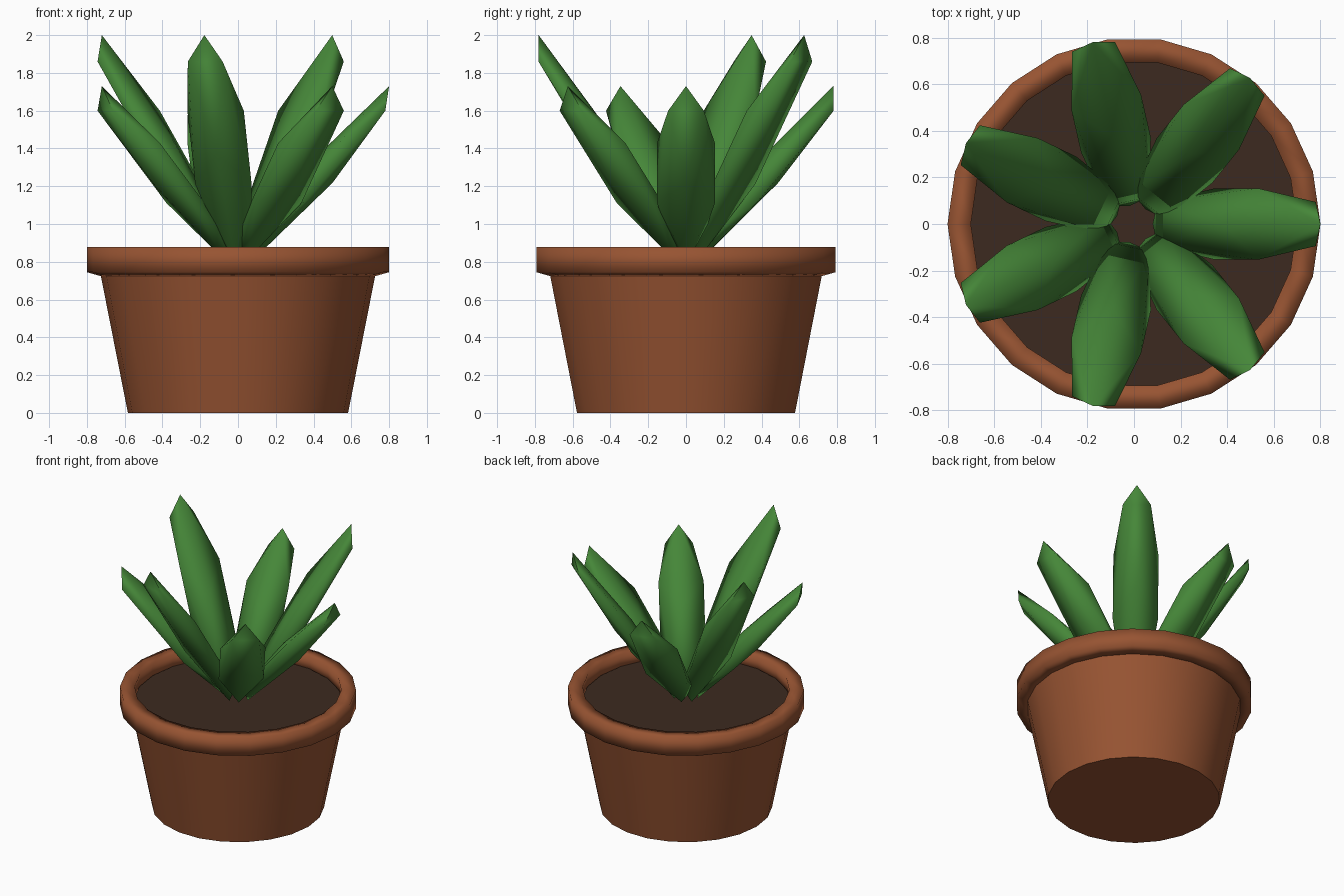
import bpy, bmesh
from math import cos, sin, tau, radians
from mathutils import Matrix

if "Cube" in bpy.data.objects:
    bpy.data.objects.remove(bpy.data.objects["Cube"])

SIDES = 22


def material(name, rgb):
    m = bpy.data.materials.new(name)
    m.diffuse_color = (*rgb, 1)
    m.use_nodes = True
    m.node_tree.nodes["Principled BSDF"].inputs["Base Color"].default_value = m.diffuse_color
    return m


clay = material("terracotta", (0.31, 0.088, 0.032))
earth = material("soil", (0.045, 0.023, 0.014))
green = material("leaf_green", (0.06, 0.24, 0.04))


def finish(bm, name, mat, angle=None):
    bmesh.ops.recalc_face_normals(bm, faces=bm.faces[:])
    me = bpy.data.meshes.new(name)
    bm.to_mesh(me)
    bm.free()
    me.materials.append(mat)
    ob = bpy.data.objects.new(name, me)
    bpy.context.collection.objects.link(ob)
    bpy.ops.object.select_all(action='DESELECT')
    ob.select_set(True)
    bpy.context.view_layer.objects.active = ob
    if angle:
        bpy.ops.object.shade_smooth_by_angle(angle=radians(angle))
    else:
        bpy.ops.object.shade_smooth()
    return ob


def lathe(name, profile, mat, angle=None, ring=False):
    """Turn (radius, height) points around z; ring joins last to first, otherwise ends are capped."""
    bm = bmesh.new()
    rows = [[bm.verts.new((r * cos(tau * i / SIDES), r * sin(tau * i / SIDES), z))
             for i in range(SIDES)] for r, z in profile]
    pairs = list(zip(rows, rows[1:])) + ([(rows[-1], rows[0])] if ring else [])
    for a, b in pairs:
        for i in range(SIDES):
            j = (i + 1) % SIDES
            bm.faces.new((a[i], a[j], b[j], b[i]))
    if not ring:
        bm.faces.new(rows[0])
        bm.faces.new(rows[-1])
    return finish(bm, name, mat, angle)


# Pot: tapered body, heavy rim, soil disc
lathe("pot_body", [(0.583, 0), (0.728, 0.735)], clay, 30)
lathe("pot_rim", [(0.72, 0.722), (0.80, 0.745), (0.80, 0.878), (0.70, 0.878)], clay, ring=True)
lathe("soil", [(0.69, 0.73), (0.705, 0.785)], earth, 30)


# Leaves: stretched and sheared 20-sided solids, alternately short and tall
def leaf(index, height, bulge):
    bm = bmesh.new()
    bmesh.ops.create_icosphere(bm, subdivisions=1, radius=1)
    shape = Matrix(((-0.247, 0, 0.36, 0.44),
                    (0, 0.18, 0, 0),
                    (-bulge, 0, height, 0.81 + height),
                    (0, 0, 0, 1)))
    bm.transform(Matrix.Rotation(tau * index / 7, 4, 'Z') @ shape)
    finish(bm, f"leaf_{index + 1}", green, 80)


for i in range(7):
    if i % 2:
        leaf(i, 0.595, 0.261)
    else:
        leaf(i, 0.46, 0.171)
